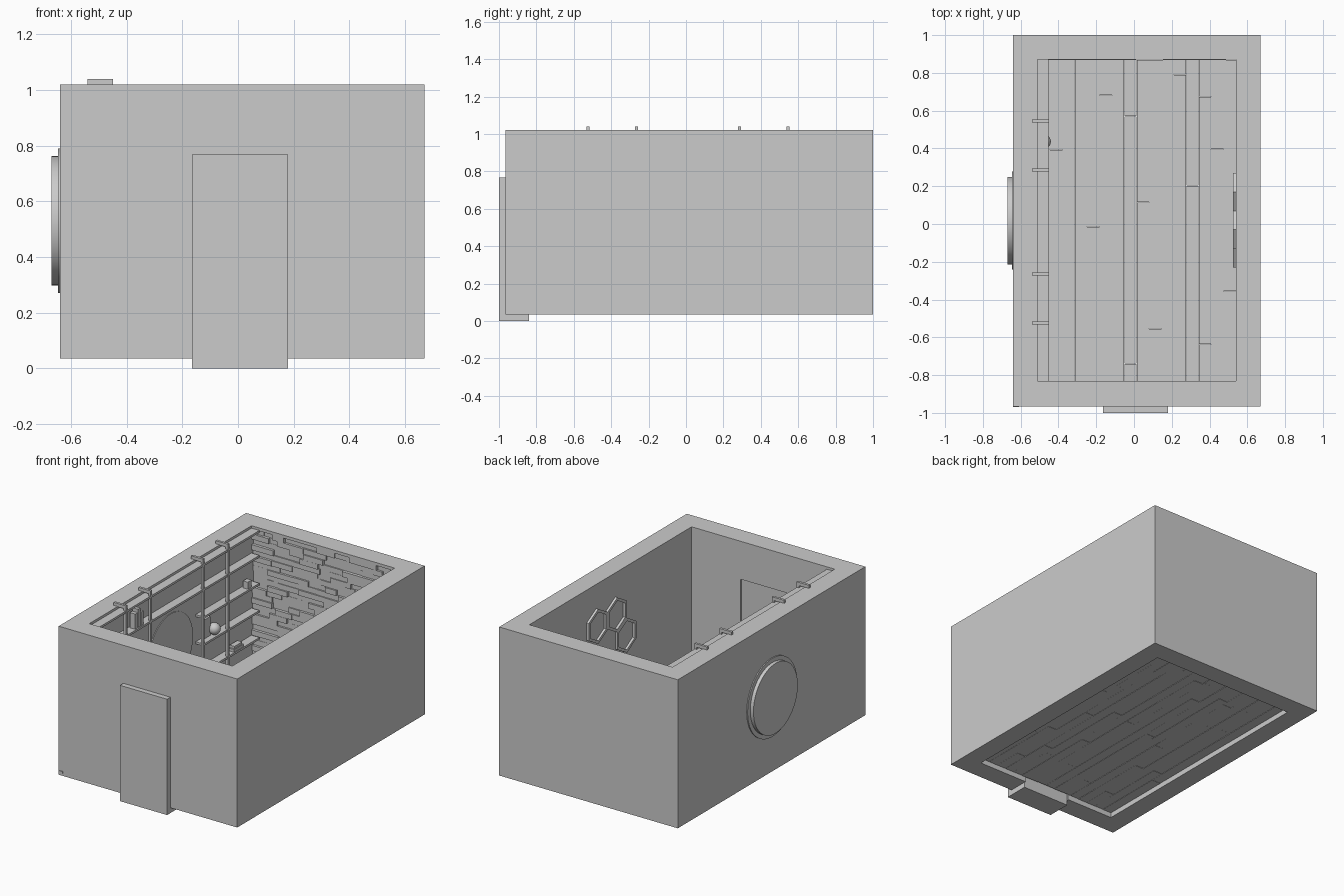
import bpy
import math
import random

random.seed(4)
cube = bpy.data.objects.get("Cube")
if cube:
    bpy.data.objects.remove(cube, do_unlink=True)

grey = bpy.data.materials.new("plain_grey")
grey.use_nodes = True
grey.diffuse_color = (0.6, 0.6, 0.6, 1)
grey.node_tree.nodes["Principled BSDF"].inputs["Base Color"].default_value = (0.6, 0.6, 0.6, 1)

CORNERS = [(0, 0, 0), (1, 0, 0), (1, 1, 0), (0, 1, 0), (0, 0, 1), (1, 0, 1), (1, 1, 1), (0, 1, 1)]
SIDES = [(3, 2, 1, 0), (4, 5, 6, 7), (0, 1, 5, 4), (1, 2, 6, 5), (2, 3, 7, 6), (3, 0, 4, 7)]


def boxes(name, spans):
    """One object from boxes, each given as three (low, high) spans."""
    verts, faces = [], []
    for span in spans:
        base = len(verts)
        verts += [tuple(span[a][c[a]] for a in range(3)) for c in CORNERS]
        faces += [tuple(base + i for i in side) for side in SIDES]
    mesh = bpy.data.meshes.new(name)
    mesh.from_pydata(verts, [], faces)
    mesh.materials.append(grey)
    obj = bpy.data.objects.new(name, mesh)
    bpy.context.collection.objects.link(obj)
    return obj


def disc(name, y, z, radius, x0, x1):
    """A smooth round plate facing sideways."""
    bpy.ops.mesh.primitive_cylinder_add(vertices=64, radius=radius, depth=x1 - x0,
                                        location=((x0 + x1) / 2, y, z),
                                        rotation=(0, math.pi / 2, 0))
    obj = bpy.context.object
    obj.name = name
    obj.data.materials.append(grey)
    bpy.ops.object.shade_smooth_by_angle()


def hexagon(name, y, z, outer, inner, x0, x1):
    """An upright hexagonal ring with its points at top and bottom."""
    verts, faces = [], []
    for k in range(6):
        a = math.pi / 2 + k * math.pi / 3
        for x, r in ((x0, outer), (x0, inner), (x1, inner), (x1, outer)):
            verts.append((x, y + r * math.cos(a), z + r * math.sin(a)))
        n = (k + 1) % 6
        faces += [(4 * k + i, 4 * k + (i + 1) % 4, 4 * n + (i + 1) % 4, 4 * n + i)
                  for i in range(4)]
    mesh = bpy.data.meshes.new(name)
    mesh.from_pydata(verts, [], faces)
    mesh.materials.append(grey)
    obj = bpy.data.objects.new(name, mesh)
    bpy.context.collection.objects.link(obj)


# Outer and inner limits of the room
X0, X1, Y0, Y1 = -0.64, 0.67, -0.965, 1.0
IX0, IX1, IY0, IY1 = -0.51, 0.54, -0.83, 0.87
Z0, Z1 = 0.035, 1.02
DOOR, DOOR_TOP = (-0.165, 0.18), 0.768
HEIGHT = (Z0, Z1)

# Walls
boxes("right_wall", [((X0, IX0), (Y0, Y1), HEIGHT)])
boxes("left_wall", [((IX1, X1), (Y0, Y1), HEIGHT)])
boxes("front_wall", [
    ((IX0, DOOR[0]), (Y0, IY0), HEIGHT),
    ((DOOR[1], IX1), (Y0, IY0), HEIGHT),
    (DOOR, (Y0, IY0), (DOOR_TOP, Z1)),
])
boxes("back_wall", [((IX0, IX1), (0.9, Y1), HEIGHT),
                    ((IX0, IX1), (IY1, 0.9), (1.0, Z1)),
                    ((IX0, IX1), (IY1, 0.9), (Z0, 0.07))])
boxes("door", [(DOOR, (-1.0, -0.84), (0, DOOR_TOP))])
boxes("corner_tab", [((X0, -0.61), (-0.969, Y0), (0.05, 0.065))])

# Floor of staggered planks
planks = []
width, length = (IX1 - IX0) / 16, 0.655
for col in range(16):
    x = IX0 + col * width
    y = IY0 - random.uniform(0.05, 0.6)
    while y < IY1:
        lo, hi = max(y, IY0), min(y + length, IY1)
        lift = random.uniform(0, 0.003)
        if hi > lo:
            planks.append(((x, x + width - 0.001), (lo, hi - 0.001), (0.068 + lift, 0.088 + lift)))
        y += length
boxes("floor_planks", planks)

# Stone cladding on the back wall
stones = []
rows = 26
step = (1.0 - 0.085) / rows
for row in range(rows):
    z = 0.085 + row * step
    x = IX0
    while x < IX1:
        end = min(x + random.uniform(0.06, 0.2), IX1)
        stones.append(((x, end), (random.uniform(0.868, 0.892), 0.905), (z, z + step)))
        x = end
boxes("stone_cladding", stones)

# Round window
disc("window_trim", 0.018, 0.53, 0.26, -0.647, -0.63)
disc("round_window", 0.018, 0.53, 0.232, -0.67, -0.505)

# Shelving along the right wall
bays = ((IY0, -0.265), (0.285, IY1))
shelves = [((IX0, -0.452), (IY0, IY1), (z, z + 0.014)) for z in (0.825, 0.99)]
for z in (0.28, 0.46, 0.64):
    shelves += [((IX0, -0.452), bay, (z, z + 0.014)) for bay in bays]
boxes("shelves", shelves)
for i, y in enumerate((-0.525, -0.265, 0.285, 0.545)):
    span = (y - 0.008, y + 0.008)
    boxes(f"shelf_upright_{i + 1}", [((-0.466, -0.45), span, (0.085, 1.02)),
                                     ((-0.54, -0.45), span, (1.018, 1.04))])

# Ornaments on the shelves
boxes("upright_books", [((-0.5, -0.46), (y, y + 0.025), (0.839, top))
                        for y, top in ((-0.42, 0.94), (-0.39, 0.96), (-0.36, 0.93))])
boxes("flat_books", [((-0.5, -0.455), (0.61, 0.71), (0.294, 0.312)),
                     ((-0.495, -0.46), (0.62, 0.7), (0.312, 0.328))])
boxes("small_box", [((-0.495, -0.46), (0.76, 0.8), (0.654, 0.7))])
boxes("picture_frame", [((-0.505, -0.49), (0.35, 0.41), (0.474, 0.6))])
bpy.ops.mesh.primitive_uv_sphere_add(segments=24, ring_count=12, radius=0.038,
                                     location=(-0.478, 0.436, 0.512))
globe = bpy.context.object
globe.name = "round_ornament"
globe.data.materials.append(grey)
bpy.ops.object.shade_smooth()

# Hexagonal wall frames on the left wall
for i, (y, z) in enumerate(((0.17, 0.745), (-0.03, 0.745), (-0.13, 0.572))):
    hexagon(f"hexagon_frame_{i + 1}", y, z, 0.1155, 0.095, 0.524, 0.542)
